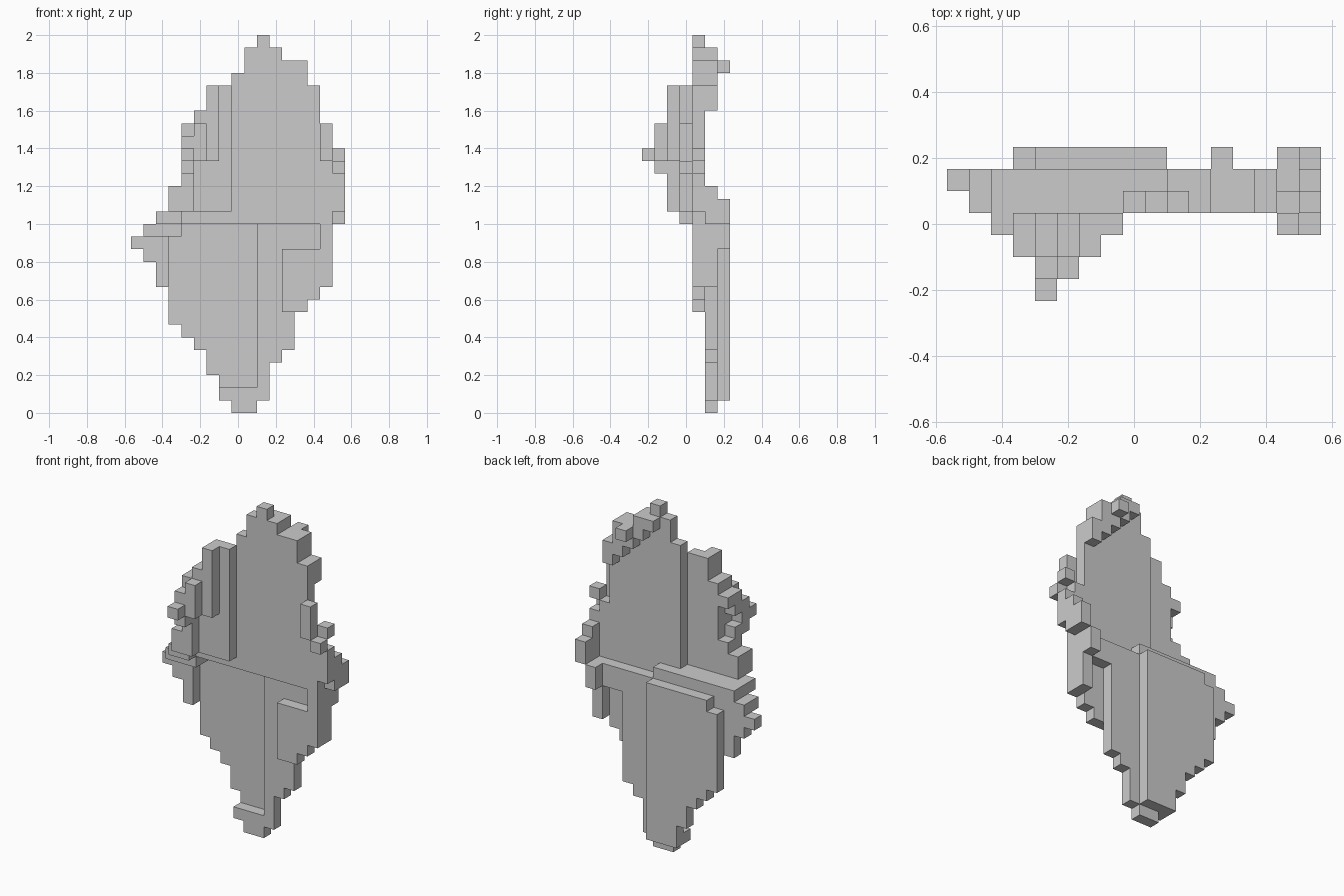
import bpy, bmesh

if "Cube" in bpy.data.objects:
    bpy.data.objects.remove(bpy.data.objects["Cube"])

U = 1 / 15                      # block size
ORIGIN = (-8.5, -3.5, 0)        # grid corner in blocks

# Outline: first and last column of each layer, bottom to top
LEFT = [8, 7, 7, 6, 6, 5, 4, 3, 3, 3, 2, 2, 1, 0, 1,
        2, 3, 3, 4, 4, 4, 4, 4, 5, 6, 6, 8, 9, 9, 10]
RIGHT = [9, 10, 10, 10, 11, 12, 12, 12, 13, 14, 15, 15, 15, 15, 15,
         16, 16, 16, 16, 16, 16, 15, 15, 14, 14, 14, 13, 13, 11, 10]


def lower(x, z):
    """Lower half: flat panels that step forward to the right."""
    if x < 3 or (x == 3 and z == 14):
        return "left_corner", 5 - (z == 14), 5
    if x == 15:
        return "lower_right_rim", 4, 6 if z > 12 else 5
    if x >= 12 and 8 <= z <= 12:
        return "lower_right_rim", 4, 5 if x == 12 else 4
    if x >= 10 or z == 0:
        return "lower_right_panel", 5, 5
    return "lower_left_panel", 5 if z == 1 else 6, 6


def left_curl(x, z):
    """Upper left edge: sweeps forward to a point at layer 20."""
    if x == 3:
        return 2, 3
    if x == 4:
        front = min(abs(z - 20), 2)
        return front, 3 if z <= 17 else front + 1
    if z < 20:
        return 3, 3
    return x - 4 + (x == 5 and z == 23), 3


def upper(x, z):
    """Upper half: broad panel with curled edges."""
    if x == 16:                                  # twisting right edge
        if z > 18:
            return "right_curl", z - 16, z - 16
        return "right_curl", 4 + (z == 15), min(6, 22 - z)
    if z == 15:                                  # step between the halves
        return "middle_step", 3 if x <= 3 else 4, 5 if x <= 9 else 4
    if x < 8:
        return ("left_curl", *left_curl(x, z))
    if x == 15 and z >= 20:
        return "right_curl", 3, 3
    if x + z >= 38 and 24 <= z < 29:             # top edge bends back
        return "top_curl", 4, 6 if (x, z) == (12, 27) else 5
    return "upper_panel", 4, 4


def build(name, mine, solid):
    """Make a mesh from the block faces that no other block covers."""
    bm = bmesh.new()
    verts = {}

    def vert(p):
        if p not in verts:
            verts[p] = bm.verts.new([(p[k] + ORIGIN[k]) * U for k in range(3)])
        return verts[p]

    for c in sorted(mine):
        for axis in range(3):
            for side in (0, 1):
                n = list(c)
                n[axis] += 2 * side - 1
                if tuple(n) in solid:
                    continue
                a, b = (axis + 1) % 3, (axis + 2) % 3
                loop = []
                for da, db in ((0, 0), (1, 0), (1, 1), (0, 1)):
                    p = list(c)
                    p[axis] += side
                    p[a] += da
                    p[b] += db
                    loop.append(vert(tuple(p)))
                bm.faces.new(loop if side else loop[::-1])
    # merge flat areas
    bmesh.ops.dissolve_limit(bm, angle_limit=0.01, verts=bm.verts, edges=bm.edges)
    mesh = bpy.data.meshes.new(name)
    bm.to_mesh(mesh)
    bm.free()
    bpy.context.collection.objects.link(bpy.data.objects.new(name, mesh))


# Fill the outline layer by layer and sort the blocks into parts
parts = {}
for z, (first, last) in enumerate(zip(LEFT, RIGHT)):
    for x in range(first, last + 1):
        name, front, back = (lower if z < 15 else upper)(x, z)
        for y in range(front, back + 1):
            parts.setdefault(name, set()).add((x, y, z))

solid = set().union(*parts.values())
for name, blocks in parts.items():
    build(name, blocks, solid)
